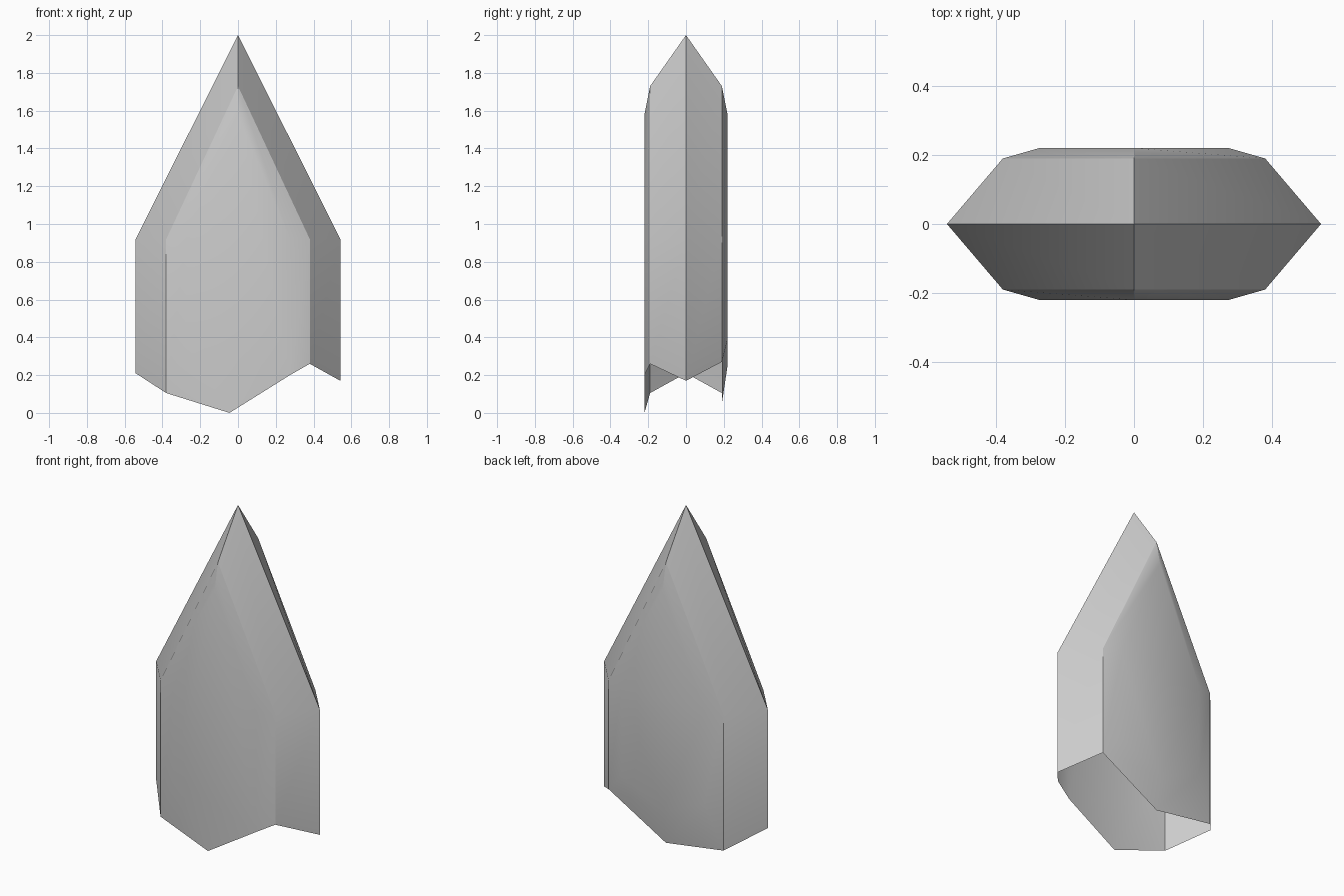
import bpy, bmesh

if "Cube" in bpy.data.objects:
    bpy.data.objects.remove(bpy.data.objects["Cube"])

bm = bmesh.new()


def ring(w, y, top, left, right):
    """Pointed arch: left foot, left shoulder, apex, right shoulder, right foot."""
    pts = [(-w, left), (-w, 0.92), (0, top), (w, 0.92), (w, right)]
    return [bm.verts.new((x, y, z)) for x, z in pts]


def add(verts, back):
    bm.faces.new(verts[::-1] if back else verts)


def band(a, b, back):
    for i in range(4):
        add([a[i], b[i], b[i + 1], a[i + 1]], back)


# Shared outer rim
rim = ring(0.542, 0, 2.0, 0.21, 0.17)

# Front shell: bevel, flat panel reaching the broken tip, lower left facet
mid = ring(0.38, -0.19, 1.73, 0.105, 0.26)
inner = ring(0.275, -0.22, 1.58, 0.37, 0.20)
tip = bm.verts.new((-0.045, -0.22, 0))
band(rim, mid, False)
band(mid, inner, False)
add([tip] + inner[::-1], False)
add([mid[0], tip, inner[0]], False)

# Back shell: bevel, flat panel and two lower facets
mid = ring(0.38, 0.19, 1.73, 0.105, 0.27)
inner = ring(0.275, 0.22, 1.58, 0.37, 0.39)
low = bm.verts.new((0, 0.19, 0.05))
panel_low = bm.verts.new((0, 0.22, 0.25))
band(rim, mid, True)
band(mid, inner, True)
add([panel_low] + inner[::-1], True)
add([mid[0], low, panel_low, inner[0]], True)
add([low, mid[4], inner[4], panel_low], True)

# Hollow crystal, open underneath
mesh = bpy.data.meshes.new("crystal_shard")
bm.to_mesh(mesh)
bm.free()
obj = bpy.data.objects.new("crystal_shard", mesh)
bpy.context.collection.objects.link(obj)
bpy.context.view_layer.objects.active = obj
obj.select_set(True)
bpy.ops.object.shade_smooth_by_angle(angle=0.5236)
